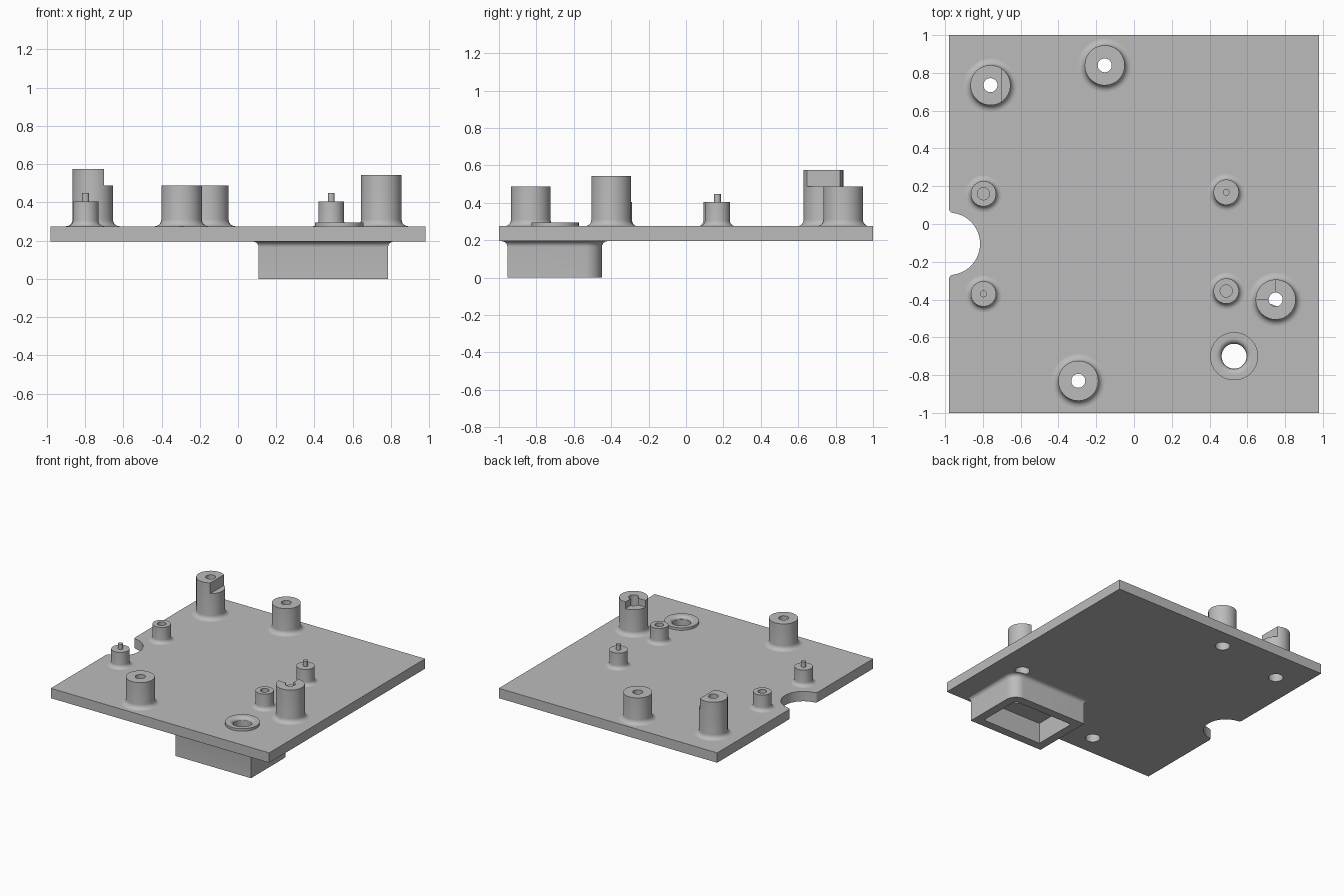
import bpy, bmesh, math
from mathutils import Vector

if "Cube" in bpy.data.objects:
    bpy.data.objects.remove(bpy.data.objects["Cube"])

grey = bpy.data.materials.new("light_grey")
grey.diffuse_color = (0.5, 0.5, 0.5, 1)
grey.use_nodes = True
grey.node_tree.nodes["Principled BSDF"].inputs["Base Color"].default_value = grey.diffuse_color

TOP, UNDER = 0.275, 0.195      # plate upper and lower faces
SEG = 64


def finish(bm, name):
    bmesh.ops.remove_doubles(bm, verts=bm.verts, dist=1e-5)
    bmesh.ops.recalc_face_normals(bm, faces=bm.faces)
    me = bpy.data.meshes.new(name)
    bm.to_mesh(me)
    bm.free()
    me.materials.append(grey)
    ob = bpy.data.objects.new(name, me)
    bpy.context.collection.objects.link(ob)
    return ob


def stack(name, loops, cap=True):
    """Skin a list of equal-length point loops, closing the first and last."""
    bm = bmesh.new()
    rings = [[bm.verts.new(p) for p in loop] for loop in loops]
    n = len(rings[0])
    for a, b in zip(rings, rings[1:]):
        for i in range(n):
            j = (i + 1) % n
            bm.faces.new((a[i], a[j], b[j], b[i]))
    if cap:
        bm.faces.new(rings[0])
        bm.faces.new(rings[-1])
    return finish(bm, name)


def lathe(name, x, y, profile, closed=False):
    """Revolve (radius, z) points round a vertical axis at x, y."""
    pts = profile + profile[:1] if closed else profile
    loops = [[(x + r * math.cos(2 * math.pi * i / SEG), y + r * math.sin(2 * math.pi * i / SEG), z)
              for i in range(SEG)] for r, z in pts]
    return stack(name, loops, cap=False)


def rod(x, y, r, z0, z1):
    return lathe("cutter", x, y, [(0, z0), (r, z0), (r, z1), (0, z1)])


def block(x0, x1, y0, y1, z0, z1):
    return stack("cutter", [[(x0, y0, z), (x1, y0, z), (x1, y1, z), (x0, y1, z)] for z in (z0, z1)])


def cut(ob, cutter):
    mod = ob.modifiers.new("cut", 'BOOLEAN')
    mod.operation, mod.solver, mod.object = 'DIFFERENCE', 'EXACT', cutter
    bpy.context.view_layer.objects.active = ob
    bpy.ops.object.modifier_apply(modifier=mod.name)
    bpy.data.objects.remove(cutter)


def foot(r, f):
    """Concave fillet from a post wall of radius r out onto the plate."""
    steps = [math.radians(a) for a in range(0, 91, 15)]
    return [(r + f - f * math.cos(a), TOP + f - f * math.sin(a)) for a in steps] + [(r + f, TOP - 0.005)]


# Plate outline with the round notch and its softened lips on the left edge
W, CY, R, F = 0.98, -0.105, 0.165, 0.025
dy = math.sqrt((R + F) ** 2 - F ** 2)
tilt = math.atan2(dy, F)
half = [(-W + F + F * math.cos(a), dy + F * math.sin(a))
        for a in [math.pi + tilt * i / 6 for i in range(7)]]
half += [(-W + R * math.cos(tilt * (1 - i / 16)), R * math.sin(tilt * (1 - i / 16))) for i in range(1, 17)]
notch = half + [(x, -y) for x, y in half[-2::-1]]
outline = [(-W, -1), (W, -1), (W, 1), (-W, 1)] + [(x, CY + y) for x, y in notch]
plate = stack("plate", [[(x, y, z) for x, y in outline] for z in (UNDER, TOP)])

# Tall screw posts: bored through, with a wider bore from below
BORE, WIDE = 0.037, 0.055
posts = {
    "stepped_post": (-0.76, 0.735, 0.575),
    "rear_post": (-0.155, 0.84, 0.488),
    "front_post": (-0.295, -0.83, 0.488),
    "notched_post": (0.75, -0.40, 0.543),
}
for name, (x, y, top) in posts.items():
    prof = [(WIDE, TOP - 0.005), (WIDE, 0.38), (BORE, 0.38), (BORE, top), (0.106, top)] + foot(0.106, 0.035)
    post = lathe(name, x, y, prof, closed=True)
    cut(plate, rod(x, y, WIDE, 0.1, 0.4))
    if name == "stepped_post":
        cut(post, block(x + 0.058, x + 0.2, y - 0.2, y + 0.2, 0.488, 0.7))
    if name == "notched_post":
        cut(post, block(x - 0.2, x, y, y + 0.2, 0.488, 0.7))

# Small standoffs: two with locating pins, two with blind sockets
for name, x, y, pin in (("left_pin_standoff", -0.797, -0.37, True),
                        ("right_pin_standoff", 0.488, 0.168, True),
                        ("left_socket_standoff", -0.797, 0.16, False),
                        ("right_socket_standoff", 0.488, -0.355, False)):
    r, z = (0.018, 0.448) if pin else (0.032, 0.30)
    lathe(name, x, y, [(0, z), (r, z), (r, 0.405), (0.067, 0.405)] + foot(0.067, 0.03) + [(0, TOP - 0.005)])

# Raised collar with a rounded mouth round the cable hole
HX, HY, HR = 0.53, -0.70, 0.066
mouth = [(HR + 0.03 - 0.03 * math.cos(a), 0.265 + 0.03 * math.sin(a))
         for a in [math.radians(d) for d in range(0, 91, 15)]]
lathe("hole_collar", HX, HY, [(HR, TOP - 0.005)] + mouth + [(0.127, 0.295), (0.127, TOP - 0.005)], closed=True)
cut(plate, rod(HX, HY, HR, 0.1, 0.4))


# Housing below the plate: one rounded corner, flared root, open pocket
def housing_loop(d, z, r):
    x0, x1, y0, y1 = 0.108 - d, 0.785 + d, -0.955 - d, -0.45 + d
    arc = [(x1 - r + r * math.cos(a), y1 - r + r * math.sin(a), z)
           for a in [math.radians(9 * i) for i in range(11)]]
    return [(x0, y0, z), (x1, y0, z)] + arc + [(x0, y1, z)]


flare = [math.radians(a) for a in range(90, -1, -15)]
loops = [housing_loop(0.03 * (1 - math.cos(a)), UNDER - 0.03 + 0.03 * math.sin(a),
                      0.09 + 0.03 * (1 - math.cos(a))) for a in flare]
loops += [housing_loop(0, 0, 0.09), housing_loop(-0.07, 0, 0.02), housing_loop(-0.07, 0.17, 0.02)]
housing = stack("housing", loops)
cut(housing, rod(HX, HY, HR, 0.1, 0.4))

# Smooth curved walls, keep crisp edges
bpy.ops.object.select_all(action='DESELECT')
for ob in bpy.context.scene.objects:
    ob.select_set(True)
    bpy.context.view_layer.objects.active = ob
bpy.ops.object.shade_smooth_by_angle(angle=math.radians(30))
